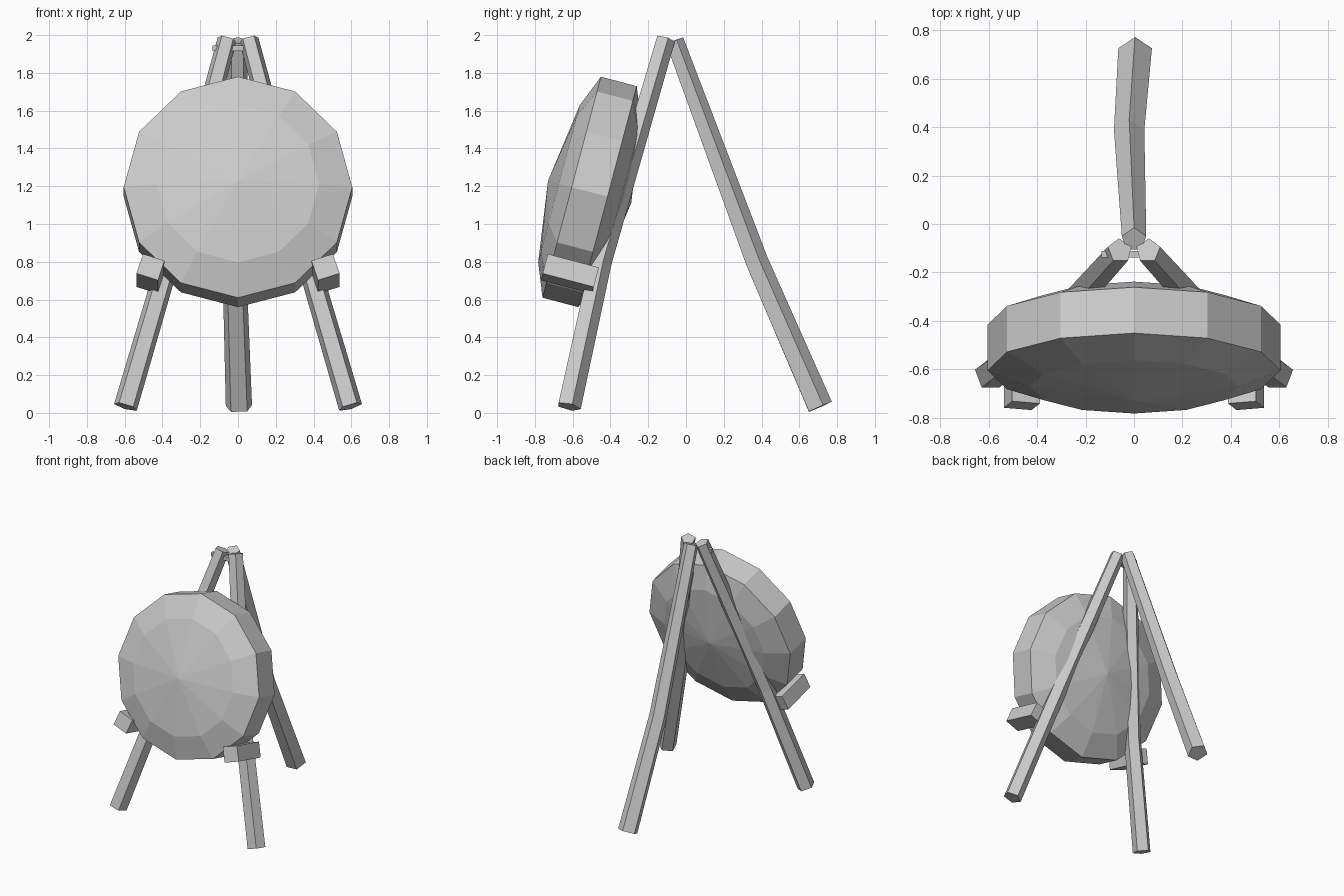
import bpy, bmesh
from math import sin, cos, tau, radians
from mathutils import Vector, Matrix

cube = bpy.data.objects.get("Cube")
if cube:
    bpy.data.objects.remove(cube)

grey = bpy.data.materials.new("plain grey")
grey.use_nodes = True
grey.diffuse_color = (0.6, 0.6, 0.6, 1)
grey.node_tree.nodes["Principled BSDF"].inputs["Base Color"].default_value = (0.6, 0.6, 0.6, 1)


def finish(bm, name):
    bmesh.ops.recalc_face_normals(bm, faces=bm.faces)
    mesh = bpy.data.meshes.new(name)
    bm.to_mesh(mesh)
    bm.free()
    mesh.materials.append(grey)
    obj = bpy.data.objects.new(name, mesh)
    bpy.context.collection.objects.link(obj)
    return obj


def bridge(bm, a, b):
    n = len(a)
    for i in range(n):
        bm.faces.new((a[i], a[(i + 1) % n], b[(i + 1) % n], b[i]))


def leg(name, path, radii):
    """Five-sided pole through the path points, one ridge facing the back."""
    bm = bmesh.new()
    pts = [Vector(p) for p in path]
    rings = []
    for i, (p, r) in enumerate(zip(pts, radii)):
        axis = (pts[min(i + 1, len(pts) - 1)] - pts[max(i - 1, 0)]).normalized()
        back = Vector((0, 1, 0))
        back = (back - axis * back.dot(axis)).normalized()
        side = axis.cross(back)
        rings.append([bm.verts.new(p + r * (cos(tau * k / 5) * back + sin(tau * k / 5) * side))
                      for k in range(5)])
    for a, b in zip(rings, rings[1:]):
        bridge(bm, a, b)
    bm.faces.new(rings[0])
    bm.faces.new(rings[-1])
    return finish(bm, name)


def box(name, size, matrix):
    bm = bmesh.new()
    bmesh.ops.create_cube(bm, size=1, matrix=matrix @ Matrix.Diagonal((*size, 1)))
    return finish(bm, name)


# Tilted twelve-sided target, domed on both faces
tilt = Matrix.Rotation(radians(-14.8), 4, 'X')
bm = bmesh.new()
rings = []
for radius, y in ((0.43, -0.07), (0.605, 0), (0.605, 0.196), (0.43, 0.266)):
    rings.append([bm.verts.new((radius * sin(tau * k / 12), y, radius * cos(tau * k / 12)))
                  for k in range(12)])
for a, b in zip(rings, rings[1:]):
    bridge(bm, a, b)
for ring, y in ((rings[0], -0.13), (rings[-1], 0.326)):
    tip = bm.verts.new((0, y, 0))
    for k in range(12):
        bm.faces.new((ring[k], ring[(k + 1) % 12], tip))
target = finish(bm, "target_disc")
target.data.transform(Matrix.Translation((0, -0.605, 1.195)) @ tilt)

# Rear leg
leg("rear_leg", [(0.005, 0.705, 0.03), (-0.02, 0.37, 0.8), (0, -0.065, 1.97)],
    (0.073, 0.066, 0.053))

# Front legs and the pegs that hold the target
for name, s in (("left", 1), ("right", -1)):
    leg("front_leg_" + name,
        [(s * 0.595, -0.622, 0.033), (s * 0.37, -0.455, 0.8), (s * 0.058, -0.11, 1.978)],
        (0.066, 0.062, 0.053))
    place = (Matrix.Translation((s * 0.463, -0.75, 0.772)) @ tilt
             @ Matrix.Rotation(radians(-18 * s), 4, 'Y') @ Matrix.Translation((0, 0.14, 0)))
    box("support_peg_" + name, (0.12, 0.28, 0.112), place)

# Cross pin joining the leg tops
box("cross_pin", (0.245, 0.028, 0.03), Matrix.Translation((-0.0125, -0.125, 1.93)))
